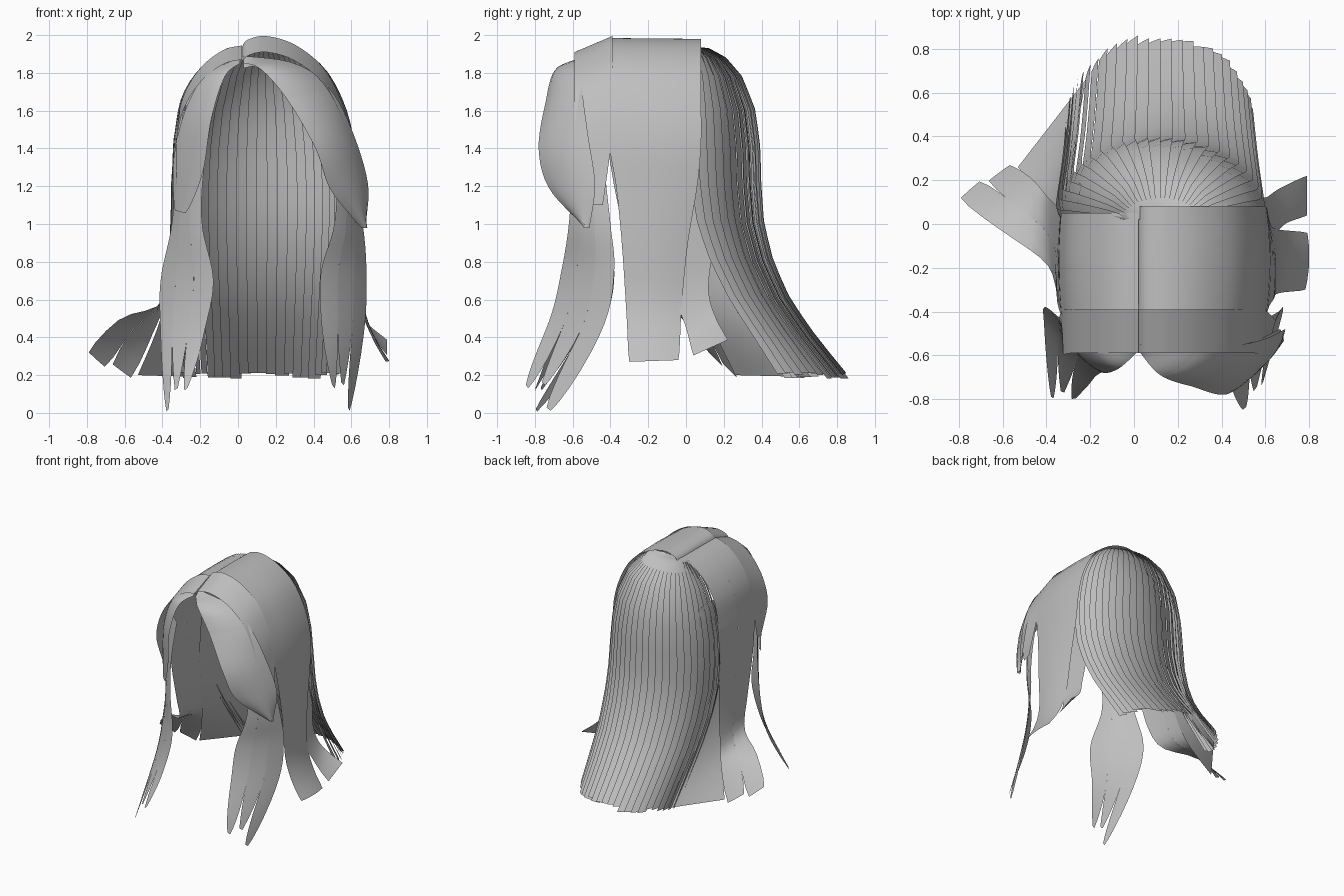
import bpy, bmesh, math, random
from mathutils import Vector

random.seed(4)
cube = bpy.data.objects.get("Cube")
if cube:
    bpy.data.objects.remove(cube)

hair = bpy.data.materials.new("hair grey")
hair.use_nodes = True
GREY = (0.52, 0.52, 0.52, 1)
hair.diffuse_color = GREY
hair.node_tree.nodes["Principled BSDF"].inputs["Base Color"].default_value = GREY


def along(points, v):
    """Smooth curve through the points, v from 0 to 1."""
    s = min(max(v, 0), 1) * (len(points) - 1)
    i = min(int(s), len(points) - 2)
    t = s - i
    p = [Vector(points[min(max(k, 0), len(points) - 1)]) for k in range(i - 1, i + 3)]
    m0, m1 = (p[2] - p[0]) / 2, (p[3] - p[1]) / 2
    return (p[1] * (2*t**3 - 3*t**2 + 1) + m0 * (t**3 - 2*t**2 + t)
            + p[2] * (3*t**2 - 2*t**3) + m1 * (t**3 - t**2))


def finish(name, bm):
    mesh = bpy.data.meshes.new(name)
    bm.to_mesh(mesh)
    bm.free()
    mesh.materials.append(hair)
    obj = bpy.data.objects.new(name, mesh)
    bpy.context.collection.objects.link(obj)
    bpy.ops.object.select_all(action='DESELECT')
    obj.select_set(True)
    bpy.context.view_layer.objects.active = obj
    bpy.ops.object.shade_smooth_by_angle(angle=math.radians(40))


def add_sheet(bm, point, cols, rows):
    grid = [[bm.verts.new(point(c / cols, r / rows)) for c in range(cols + 1)]
            for r in range(rows + 1)]
    for r in range(rows):
        for c in range(cols):
            bm.faces.new((grid[r][c], grid[r][c+1], grid[r+1][c+1], grid[r+1][c]))


def lock(name, edge_a, edge_b, tips=(1,), split=0.75, bulge=0.0, taper=0.5, rows=28):
    """Curved card between two edge curves, cut into tapering tips of given lengths."""
    bm = bmesh.new()
    n = len(tips)
    for i, length in enumerate(tips):
        def point(u, v):
            v *= length
            k = max(0, (v - split * length) / (length - split * length))
            w = (i + 0.5 + (u - 0.5) * (1 - taper * k ** 2)) / n
            p = along(edge_a, v).lerp(along(edge_b, v), w)
            out = Vector((p.x - 0.13, p.y + 0.1, 0)).normalized()
            return p + out * bulge * 4 * w * (1 - w) * min(1, v * 4)
        add_sheet(bm, point, max(2, 6 // n), rows)
    finish(name, bm)


# Back curtain: overlapping strands hung on half ellipses
# (height, centre y, radius x, radius y)
LEVELS = [(1.94, .02, .05, .01), (1.93, .02, .17, .09), (1.88, .02, .24, .18), (1.78, .02, .33, .265),
          (1.6, .02, .41, .335), (1.4, .02, .45, .36), (1.2, .03, .465, .355),
          (1.0, .06, .465, .34), (.8, .13, .455, .32), (.6, .23, .44, .31),
          (.4, .36, .425, .32), (.18, .5, .41, .36)]
STRANDS = 26


def back_point(a, v, lift):
    i = v * (len(LEVELS) - 1)
    k = min(int(i), len(LEVELS) - 2)
    z, cy, rx, ry = (p + (q - p) * (i - k) for p, q in zip(LEVELS[k], LEVELS[k+1]))
    return Vector((0.12 + math.cos(a) * (rx + lift), cy + math.sin(a) * (ry + lift), z))


bm = bmesh.new()
for i in range(STRANDS):
    end = random.uniform(0.985, 1)

    def strand(u, v):
        a = math.pi * min(1, (i + u * 1.4) / STRANDS)
        return back_point(a, v * end, 0.024 * (1 - u) - 0.01)
    add_sheet(bm, strand, 2, 22)
finish("back_strands", bm)

# Crown and side curtains, draped from the parting
arc_left = [(.02, 1.94), (.05, 1.98), (.15, 2.0), (.3, 1.955), (.45, 1.835), (.55, 1.65), (.6, 1.45)]
arc_right = [(.02, 1.95), (-.08, 1.925), (-.2, 1.83), (-.29, 1.68), (-.325, 1.5), (-.335, 1.4)]


def edge(arc, y, drop=0.0, tail=()):
    return [(x, y, z - drop) for x, z in arc] + list(tail)


lock("left_curtain",
     edge(arc_left, -.41, .015, [(.62, -.37, 1.2), (.64, -.34, .9), (.65, -.32, .6), (.7, -.31, .42), (.78, -.31, .27)]),
     edge(arc_left, .08, .02, [(.61, .06, 1.2), (.62, .01, .9), (.64, -.02, .6), (.7, -.03, .42), (.79, -.03, .28)]),
     split=.9, taper=.08, bulge=.015, rows=32)
lock("left_rear_lock",
     [(.53, -.06, 1.6), (.57, -.08, 1.3), (.6, -.08, .9), (.63, -.07, .65), (.69, .0, .45), (.79, .03, .3)],
     [(.5, .1, 1.6), (.55, .14, 1.3), (.57, .14, .9), (.6, .12, .65), (.66, .16, .5), (.79, .23, .39)],
     taper=.1)
lock("right_crown",
     edge(arc_right, -.41, .015, [(-.35, -.36, 1.1), (-.36, -.28, .8), (-.41, -.17, .58), (-.62, -.02, .5), (-.8, .11, .33)]),
     edge(arc_right, .05, .01, [(-.34, .06, 1.1), (-.36, .09, .8), (-.4, .13, .55), (-.46, .2, .4), (-.57, .29, .14)]),
     tips=(1, .98), split=.94, taper=.2, bulge=.01, rows=32)
lock("right_rear_lock",
     [(-.28, -.02, 1.68), (-.33, -.02, 1.2), (-.36, .03, .8), (-.41, .12, .5), (-.53, .26, .2)],
     [(-.24, .18, 1.65), (-.28, .22, 1.2), (-.28, .29, .8), (-.26, .43, .5), (-.22, .66, .19)], taper=0)

# Front bands of the crown
lock("left_front_band", edge(arc_left, -.59, .09, [(.62, -.54, 1.1)]),
     edge(arc_left, -.39, .005, [(.65, -.43, 1.1)]), taper=.2)
lock("right_front_band", edge(arc_right[:5], -.59, .08, [(-.32, -.52, 1.2)]),
     edge(arc_right[:5], -.39, .005, [(-.345, -.42, 1.2)]), taper=.2)

# Swept fringe locks
for n, shift in enumerate((0, .025)):
    lock(f"left_fringe_{n + 1}",
         [(.03, -.59, 1.85 - shift), (.12, -.69, 1.82), (.26, -.74, 1.66), (.41, -.78 + shift, 1.4),
          (.49, -.72, 1.18), (.64, -.53, .98 + shift)],
         [(.03, -.55, 1.89 - shift), (.3, -.56, 1.85), (.49, -.55, 1.71), (.61 - shift, -.52, 1.48),
          (.69 - shift, -.48, 1.2), (.67, -.5, .98)], bulge=.035, taper=.2)
lock("right_fringe",
     [(.01, -.59, 1.85), (-.07, -.66, 1.78), (-.14, -.68, 1.56), (-.18, -.64, 1.3), (-.24, -.56, 1.05)],
     [(.01, -.55, 1.88), (-.17, -.56, 1.79), (-.28, -.53, 1.6), (-.34, -.48, 1.35), (-.35, -.45, 1.08)],
     bulge=.02)

# Long face-framing locks with ragged ends
lock("left_long_lock",
     [(.46, -.56, 1.55), (.52, -.6, 1.3), (.51, -.62, 1.0), (.44, -.66, .75), (.44, -.72, .5), (.48, -.86, .17)],
     [(.54, -.43, 1.55), (.6, -.43, 1.3), (.66, -.4, 1.0), (.68, -.38, .75), (.67, -.44, .45), (.6, -.69, -.01)],
     tips=(1, .95, 1), split=.86, taper=.7, bulge=.02)
lock("right_long_lock",
     [(-.13, -.6, 1.6), (-.18, -.6, 1.3), (-.19, -.6, 1.0), (-.13, -.66, .7), (-.18, -.7, .42), (-.25, -.8, .13)],
     [(-.29, -.46, 1.6), (-.33, -.44, 1.3), (-.35, -.42, 1.0), (-.41, -.38, .7), (-.41, -.47, .42), (-.39, -.78, -.01)],
     tips=(.98, .95, 1), split=.86, taper=.7, bulge=.02)
